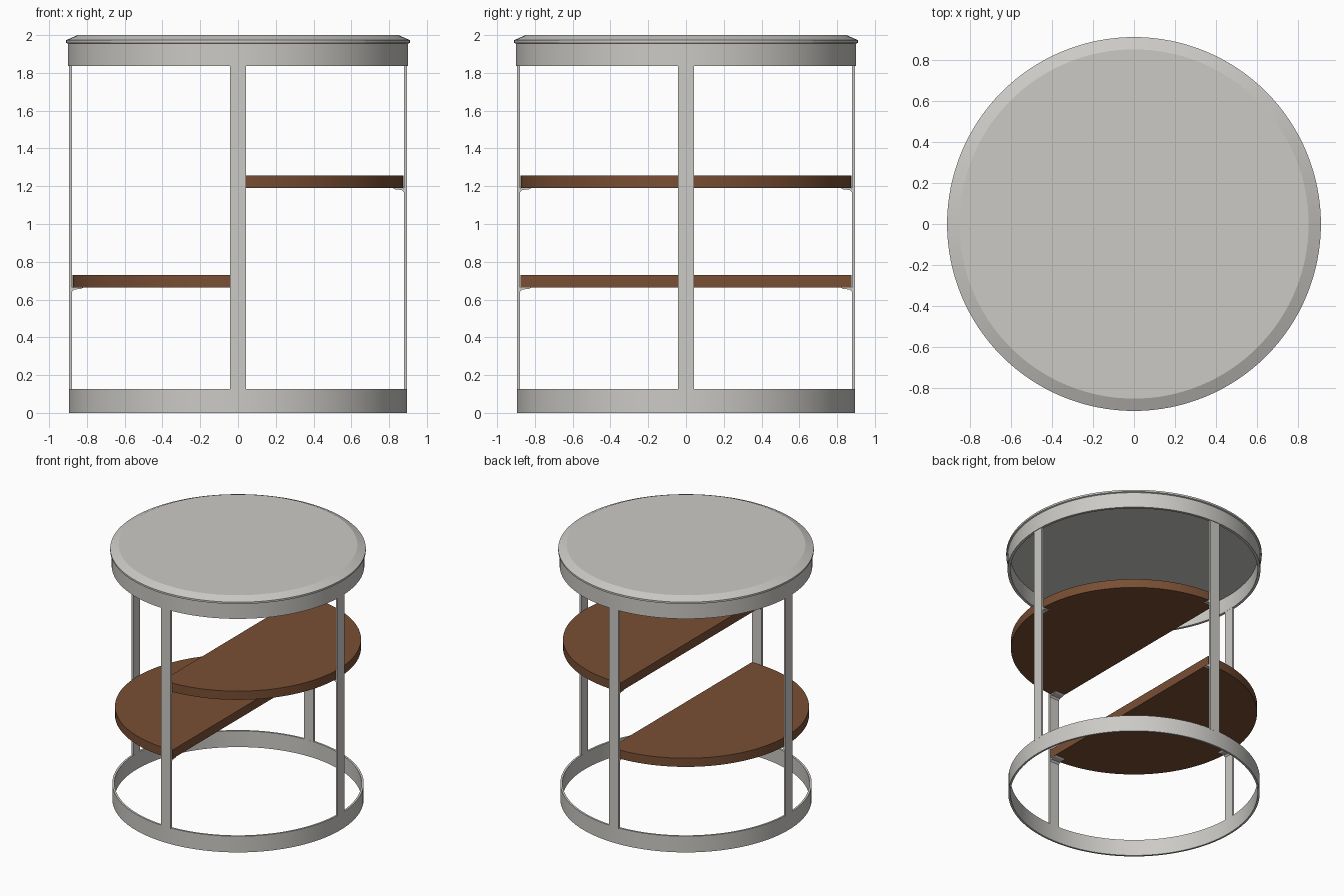
import bpy, bmesh, math
from mathutils import Matrix

if "Cube" in bpy.data.objects:
    bpy.data.objects.remove(bpy.data.objects["Cube"])


def material(name, rgb):
    m = bpy.data.materials.new(name)
    m.diffuse_color = (*rgb, 1)
    m.use_nodes = True
    m.node_tree.nodes["Principled BSDF"].inputs["Base Color"].default_value = m.diffuse_color
    return m


METAL = material("brushed grey metal", (0.60, 0.59, 0.56))
WOOD = material("brown wood", (0.19, 0.077, 0.034))
SEG = 128


def finish(name, bm, mat):
    bmesh.ops.recalc_face_normals(bm, faces=bm.faces)
    me = bpy.data.meshes.new(name)
    bm.to_mesh(me)
    bm.free()
    me.materials.append(mat)
    ob = bpy.data.objects.new(name, me)
    bpy.context.collection.objects.link(ob)
    bpy.ops.object.select_all(action='DESELECT')
    ob.select_set(True)
    bpy.context.view_layer.objects.active = ob
    bpy.ops.object.shade_smooth_by_angle(angle=math.radians(20))
    return ob


def lathe(name, profile, mat, closed):
    """Spin an (r, z) profile around z; open profiles get flat end caps."""
    bm = bmesh.new()
    rings = [[bm.verts.new((r * math.cos(2 * math.pi * i / SEG), r * math.sin(2 * math.pi * i / SEG), z))
              for i in range(SEG)] for r, z in profile]
    pairs = list(zip(rings, rings[1:]))
    if closed:
        pairs.append((rings[-1], rings[0]))
    else:
        bm.faces.new(rings[0])
        bm.faces.new(rings[-1])
    for a, b in pairs:
        for i in range(SEG):
            j = (i + 1) % SEG
            bm.faces.new((a[i], a[j], b[j], b[i]))
    return finish(name, bm, mat)


def prism(name, base, offset, mat, turn=0.0):
    """Extrude a flat outline along an offset, then turn it about z."""
    bm = bmesh.new()
    face = bm.faces.new([bm.verts.new(p) for p in base])
    new = bmesh.ops.extrude_face_region(bm, geom=[face])["geom"]
    # the starting face stays as the lower cap
    if not face.is_valid:
        bm.faces.new([v for v in bm.verts if v not in new])
    bmesh.ops.translate(bm, vec=offset, verts=[v for v in new if isinstance(v, bmesh.types.BMVert)])
    bmesh.ops.transform(bm, matrix=Matrix.Rotation(turn, 4, 'Z'), verts=bm.verts)
    return finish(name, bm, mat)


# Base hoop, top hoop and bevelled round top
lathe("base_ring", [(0.895, 0), (0.895, 0.127), (0.88, 0.127), (0.88, 0)], METAL, True)
lathe("top_ring", [(0.90, 1.837), (0.90, 1.958), (0.88, 1.958), (0.88, 1.837)], METAL, True)
lathe("table_top", [(0.90, 1.955), (0.91, 1.959), (0.91, 1.973), (0.85, 2.0)], METAL, False)

# Four flat upright bars
names = ["right_post", "back_post", "left_post", "front_post"]
for k, name in enumerate(names):
    prism(name, [(0.88, -0.042, 0.12), (0.895, -0.042, 0.12), (0.895, 0.042, 0.12), (0.88, 0.042, 0.12)],
          (0, 0, 1.725), METAL, k * math.pi / 2)

# Two half-round shelves, each held by brackets on three posts
R, CUT, N = 0.876, 0.042, 72
lim = math.pi / 2 + math.asin(CUT / R)
for side, z, turn, posts in (("upper", 1.19, 0, (0, 1, 3)), ("lower", 0.663, math.pi, (1, 2, 3))):
    arc = [-lim + 2 * lim * i / N for i in range(N + 1)]
    prism(side + "_shelf", [(R * math.cos(a), R * math.sin(a), z) for a in arc], (0, 0, 0.068), WOOD, turn)
    for k in posts:
        prism(f"{side}_bracket_{names[k]}", [(0.882, -0.04, z), (0.82, -0.04, z), (0.83, -0.04, z - 0.006),
              (0.868, -0.04, z - 0.01), (0.882, -0.04, z - 0.025)], (0, 0.08, 0), METAL, k * math.pi / 2)
